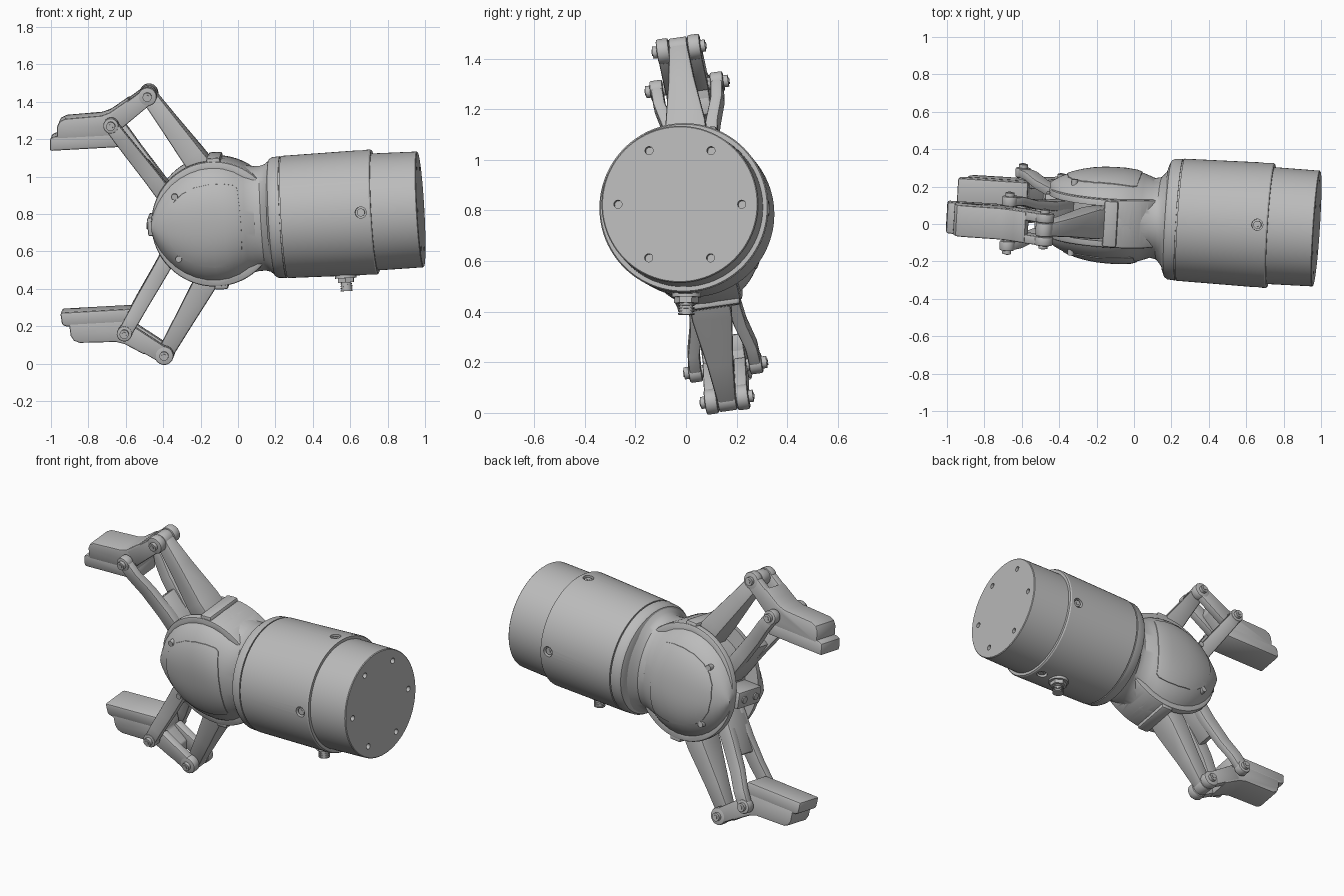
import bpy, bmesh
from math import sin, cos, pi, radians
from mathutils import Matrix, Vector

if "Cube" in bpy.data.objects:
    bpy.data.objects.remove(bpy.data.objects["Cube"])

grey = bpy.data.materials.new("satin grey")
grey.use_nodes = True
grey.diffuse_color = (0.5, 0.5, 0.5, 1)
grey.node_tree.nodes["Principled BSDF"].inputs["Base Color"].default_value = (0.5, 0.5, 0.5, 1)

# Tilted frame of the barrel, and the hand frame rolled about the same axis
ax = Vector((1, -0.065, 0.056)).normalized()
ay = Vector((0, 0, 1)).cross(ax).normalized()
az = ax.cross(ay)
BODY = Matrix.Translation((0, 0.039, 0.77)) @ Matrix((ax, ay, az)).transposed().to_4x4()
HAND = BODY @ Matrix.Rotation(radians(8), 4, "X")


def make(name, bm, frame, bevel=0.0):
    """Turn a bmesh into a shaded object, rounding its hard edges if asked."""
    bmesh.ops.recalc_face_normals(bm, faces=bm.faces)
    if bevel:
        hard = [e for e in bm.edges if e.calc_face_angle(0) > radians(40)]
        bmesh.ops.bevel(bm, geom=hard, offset=bevel, segments=2, profile=0.5,
                        affect="EDGES", clamp_overlap=True)
    mesh = bpy.data.meshes.new(name)
    bm.to_mesh(mesh)
    bm.free()
    ob = bpy.data.objects.new(name, mesh)
    bpy.context.collection.objects.link(ob)
    ob.matrix_world = frame
    mesh.materials.append(grey)
    smooth(ob)
    return ob


def smooth(ob):
    bpy.ops.object.select_all(action="DESELECT")
    ob.select_set(True)
    bpy.context.view_layer.objects.active = ob
    bpy.ops.object.shade_smooth_by_angle(angle=radians(32))


def boolean(ob, tool, operation):
    """Apply a boolean and drop the helper."""
    mod = ob.modifiers.new("cut", "BOOLEAN")
    mod.operation, mod.object, mod.solver = operation, tool, "EXACT"
    tool.hide_render = True
    bpy.context.view_layer.update()
    result = bpy.data.meshes.new_from_object(
        ob.evaluated_get(bpy.context.evaluated_depsgraph_get()))
    ob.modifiers.clear()
    ob.data = result
    bpy.data.objects.remove(tool)
    smooth(ob)


def cyl(bm, p0, p1, r, segments=24):
    p0, p1 = Vector(p0), Vector(p1)
    turn = (p1 - p0).to_track_quat("Z", "Y").to_matrix().to_4x4()
    bmesh.ops.create_cone(bm, cap_ends=True, segments=segments, radius1=r, radius2=r,
                          depth=(p1 - p0).length,
                          matrix=Matrix.Translation((p0 + p1) / 2) @ turn)


def box(bm, centre, size):
    bmesh.ops.create_cube(bm, size=1, matrix=Matrix.Translation(centre) @ Matrix.Diagonal((*size, 1)))


def loft(bm, rings):
    """Skin a list of equal-length point rings and cap both ends."""
    loops = [[bm.verts.new(p) for p in ring] for ring in rings]
    n = len(loops[0])
    for a, b in zip(loops, loops[1:]):
        for i in range(n):
            bm.faces.new((a[i], a[(i + 1) % n], b[(i + 1) % n], b[i]))
    bm.faces.new(loops[0])
    bm.faces.new(loops[-1][::-1])


def prism(bm, outline, y0, y1):
    loft(bm, [[(x, y, z) for x, z in outline] for y in (y0, y1)])


def bar(bm, stations):
    """Rectangular bar through stations (x, z, half thickness, y centre, y half width)."""
    first, last = stations[0], stations[-1]
    d = Vector((last[0] - first[0], last[1] - first[1])).normalized()
    loft(bm, [[(x - d.y * t * a, yc + yh * b, z + d.x * t * a)
               for a, b in ((-1, -1), (1, -1), (1, 1), (-1, 1))]
              for x, z, t, yc, yh in stations])


def lathe(bm, profile, n=96):
    loft(bm, [[(x, r * cos(2 * pi * i / n), r * sin(2 * pi * i / n)) for i in range(n)]
              for x, r in profile])


# Barrel with collar groove and stepped rear cap
bm = bmesh.new()
lathe(bm, [(0.17, 0.28), (0.183, 0.312), (0.2, 0.323), (0.243, 0.326), (0.243, 0.318),
           (0.25, 0.318), (0.25, 0.327), (0.727, 0.335), (0.735, 0.33), (0.735, 0.313),
           (0.976, 0.31), (0.98, 0.306)])
barrel = make("barrel", bm, BODY)

# Bolt holes in the rear face and screw wells around the barrel
bm = bmesh.new()
for k in range(6):
    y, z = 0.245 * cos(k * pi / 3), 0.245 * sin(k * pi / 3)
    cyl(bm, (0.93, y, z), (1.02, y, z), 0.016)
for k in range(4):
    d = Vector((0, cos(k * pi / 2), sin(k * pi / 2)))
    o = Vector((0.68, 0, 0))
    cyl(bm, o + d * 0.305, o + d * 0.38, 0.03)
boolean(barrel, make("hole_cutter", bm, BODY), "DIFFERENCE")

bm = bmesh.new()
for k in range(4):
    d = Vector((0, cos(k * pi / 2), sin(k * pi / 2)))
    cyl(bm, o + d * 0.29, o + d * 0.325, 0.021)
    cyl(bm, o + d * 0.32, o + d * 0.327, 0.011, 6)
make("barrel_screws", bm, BODY)

# Threaded cable fitting under the barrel
bm = bmesh.new()
cyl(bm, (0.56, 0, -0.31), (0.56, 0, -0.345), 0.058)
cyl(bm, (0.56, 0, -0.34), (0.56, 0, -0.368), 0.048, 6)
cyl(bm, (0.56, 0, -0.36), (0.56, 0, -0.41), 0.027)
for k in range(4):
    z = -0.372 - 0.012 * k
    cyl(bm, (0.56, 0, z), (0.56, 0, z - 0.006), 0.032)
make("cable_fitting", bm, BODY)

# Hand shell: lens-shaped front blended into a neck
CX, R = -0.12, 0.34
sections = []
for deg in (7, 14, 22, 30, 40, 50, 60, 70, 80, 90):
    t = radians(deg)
    sections.append((CX - R * cos(t), 0.15 + 0.1 * sin(t) ** 1.5, R * sin(t), 2.25))
sections += [(-0.06, 0.25, 0.335, 2.2), (0, 0.245, 0.317, 2.15), (0.05, 0.23, 0.291, 2.1),
             (0.1, 0.211, 0.281, 2.1), (0.135, 0.22, 0.282, 2), (0.16, 0.25, 0.289, 2),
             (0.18, 0.29, 0.305, 2), (0.2, 0.32, 0.32, 2)]


def oval(x, hy, hz, e, n=72):
    ring = []
    for i in range(n):
        c, s = cos(2 * pi * i / n), sin(2 * pi * i / n)
        k = (abs(c) ** e + abs(s) ** e) ** (-1 / e)
        ring.append((x, hy * c * k, hz * s * k))
    return ring


def shell(name, grow=1.0):
    b = bmesh.new()
    loft(b, [oval(x, hy * grow, hz, e) for x, hy, hz, e in sections])
    return make(name, b, HAND)


hand = shell("hand_shell")
bm = bmesh.new()
cyl(bm, (CX, -0.13, 0), (CX, 0.13, 0), 0.338, 96)
boolean(hand, make("rim_disc", bm, HAND, 0.012), "UNION")
bm = bmesh.new()
box(bm, (-0.36, 0, 0), (0.5, 0.19, 1))
boolean(hand, make("slot_cutter", bm, HAND), "DIFFERENCE")

# D-shaped cheek covers, slightly proud of the shell
half = [(0.03, 0), (0.027, 0.1), (0.018, 0.195), (0, 0.212), (-0.06, 0.224), (-0.13, 0.225),
        (-0.21, 0.212), (-0.28, 0.18), (-0.33, 0.135), (-0.36, 0.08), (-0.37, 0)]
outline = half + [(x, -z) for x, z in half[-2:0:-1]]
for side, s in (("left", 1), ("right", -1)):
    cover = shell(side + "_cheek_cover", 1.02)
    bm = bmesh.new()
    prism(bm, outline, 0.12 * s, 0.4 * s)
    boolean(cover, make("cover_outline", bm, HAND), "INTERSECT")
    # Small screw at the upper front of each cover
    bm = bmesh.new()
    for z in (0.168, -0.168):
        cyl(bm, (-0.318, 0.15 * s, z), (-0.318, 0.205 * s, z), 0.017)
    make(side + "_cover_screws", bm, HAND)

# Inner core between the cheeks and the front block with two screws
bm = bmesh.new()
cyl(bm, (CX, -0.1, 0), (CX, 0.1, 0), 0.25, 64)
make("inner_core", bm, HAND)
bm = bmesh.new()
box(bm, (-0.41, 0, 0), (0.14, 0.2, 0.1))
make("front_block", bm, HAND, 0.01)
bm = bmesh.new()
for y in (-0.05, 0.05):
    cyl(bm, (-0.46, y, 0), (-0.487, y, 0), 0.02)
make("front_block_screws", bm, HAND)

# Two mirrored fingers, each on a parallel pair of links
A, B = (-0.437, 0.70), (-0.638, 0.562)
for side, s in (("upper", 1), ("lower", -1)):

    def part(name, b, bevel=0.0):
        bmesh.ops.scale(b, vec=(1, 1, s), verts=b.verts)
        make(side + "_" + name, b, HAND, bevel)

    bm = bmesh.new()
    box(bm, (-0.105, 0, 0.333), (0.075, 0.25, 0.045))
    part("slot_lip", bm, 0.012)

    # Rear link, tapering towards its joint
    bm = bmesh.new()
    bar(bm, [(-0.12, 0.21, 0.068, 0, 0.082), (-0.22, 0.365, 0.06, 0, 0.08),
             (-0.34, 0.55, 0.05, 0, 0.052), (*A, 0.043, 0, 0.036)])
    part("rear_link", bm, 0.012)
    bm = bmesh.new()
    cyl(bm, (A[0], -0.036, A[1]), (A[0], 0.036, A[1]), 0.046, 32)
    part("rear_link_eye", bm, 0.006)

    # Forked front link: solid root and two arms spreading outwards
    bm = bmesh.new()
    bar(bm, [(-0.31, 0.06, 0.046, 0, 0.075), (-0.40, 0.197, 0.044, 0, 0.08),
             (-0.49, 0.334, 0.03, 0, 0.06)])
    part("front_link_root", bm, 0.01)
    for y in (-1, 1):
        bm = bmesh.new()
        bar(bm, [(-0.33, 0.09, 0.046, 0.06 * y, 0.028), (-0.44, 0.26, 0.043, 0.068 * y, 0.027),
                 (-0.53, 0.395, 0.041, 0.088 * y, 0.025), (-0.59, 0.488, 0.039, 0.115 * y, 0.024),
                 (*B, 0.037, 0.12 * y, 0.024)])
        part("front_link_arm", bm, 0.01)
        bm = bmesh.new()
        cyl(bm, (B[0], 0.095 * y, B[1]), (B[0], 0.146 * y, B[1]), 0.041, 32)
        part("front_link_eye", bm, 0.007)
        # Finger ear reaching back to the rear link
        bm = bmesh.new()
        bar(bm, [(-0.62, 0.573, 0.05, 0.062 * y, 0.024), (*A, 0.043, 0.062 * y, 0.024)])
        part("finger_ear", bm, 0.008)
        bm = bmesh.new()
        cyl(bm, (A[0], 0.038 * y, A[1]), (A[0], 0.087 * y, A[1]), 0.05, 32)
        part("finger_ear_eye", bm, 0.008)

    # Finger back and grip pad
    bm = bmesh.new()
    prism(bm, [(-0.935, 0.495), (-0.93, 0.565), (-0.915, 0.592), (-0.885, 0.606), (-0.69, 0.612),
               (-0.645, 0.626), (-0.605, 0.65), (-0.54, 0.69), (-0.525, 0.625), (-0.6, 0.545),
               (-0.6, 0.495)], -0.085, 0.085)
    part("finger_back", bm, 0.01)
    bm = bmesh.new()
    prism(bm, [(-0.978, 0.437), (-0.972, 0.505), (-0.945, 0.515), (-0.6, 0.515), (-0.6, 0.437)],
          -0.085, 0.085)
    part("grip_pad", bm, 0.012)

    # Joint pins with heads
    bm = bmesh.new()
    for (x, z), reach in ((A, 0.105), (B, 0.165)):
        cyl(bm, (x, -reach, z), (x, reach, z), 0.024)
        cyl(bm, (x, -reach - 0.004, z), (x, reach + 0.004, z), 0.013, 6)
    part("joint_pins", bm)
